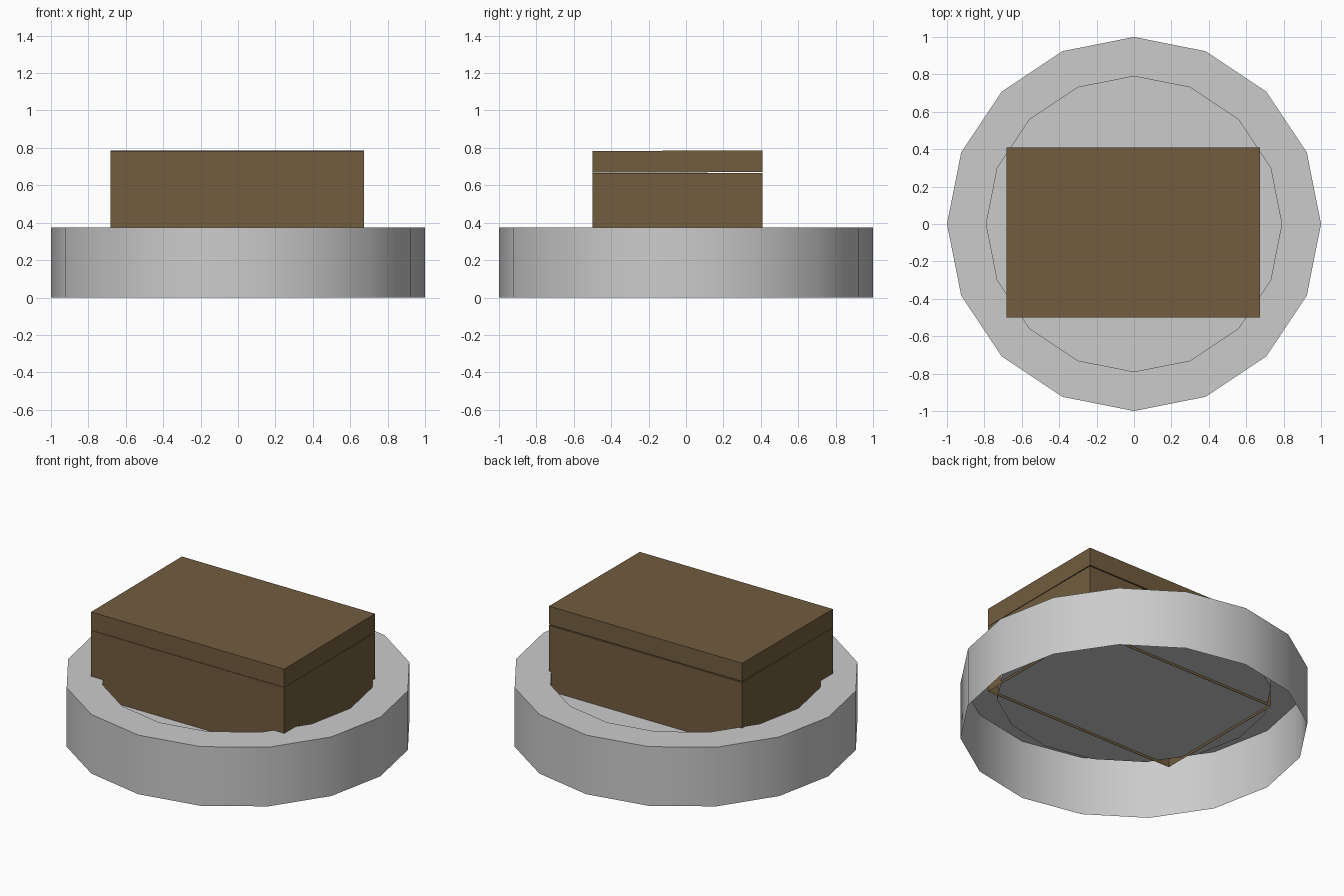
import bpy, bmesh, math
from mathutils import Matrix

if "Cube" in bpy.data.objects:
    bpy.data.objects.remove(bpy.data.objects["Cube"])

brown = bpy.data.materials.new("brown")
brown.diffuse_color = (0.17, 0.11, 0.05, 1)
brown.use_nodes = True
brown.node_tree.nodes["Principled BSDF"].inputs["Base Color"].default_value = brown.diffuse_color


def finish(name, bm, mat=None):
    me = bpy.data.meshes.new(name)
    bm.to_mesh(me)
    bm.free()
    ob = bpy.data.objects.new(name, me)
    bpy.context.collection.objects.link(ob)
    if mat:
        me.materials.append(mat)
    return ob


def tray(sides, profile):
    """Turn an (r, z) profile into rings and cap the last ring."""
    bm = bmesh.new()
    rings = [[bm.verts.new((r * math.cos(2 * math.pi * i / sides),
                            r * math.sin(2 * math.pi * i / sides), z))
              for i in range(sides)] for r, z in profile]
    for a, b in zip(rings, rings[1:]):
        for i in range(sides):
            j = (i + 1) % sides
            bm.faces.new((a[i], a[j], b[j], b[i]))
    bm.faces.new(rings[-1])
    return finish("round_base", bm)


def block(name, z0, z1, open_bottom=False, tilt=0.0):
    """Box on the shared chest footprint, optionally tilted about its front edge."""
    bm = bmesh.new()
    bmesh.ops.create_cube(bm, size=1)
    bmesh.ops.scale(bm, vec=(1.355, 0.91, z1 - z0), verts=bm.verts)
    bmesh.ops.translate(bm, vec=(-0.003, -0.045, (z0 + z1) / 2), verts=bm.verts)
    if open_bottom:
        bm.normal_update()
        bmesh.ops.delete(bm, geom=[f for f in bm.faces if f.normal.z < -0.9],
                         context='FACES_ONLY')
    bmesh.ops.rotate(bm, cent=(0, -0.5, z0), verts=bm.verts,
                     matrix=Matrix.Rotation(math.radians(tilt), 3, 'X'))
    return finish(name, bm, brown)


# Base: sixteen-sided skirt, open below, with a sunken floor
base = tray(16, [(1.0, 0.0), (1.0, 0.375), (0.79, 0.375), (0.79, 0.25)])
bpy.context.view_layer.objects.active = base
base.select_set(True)
bpy.ops.object.shade_smooth_by_angle(angle=math.radians(30))

# Chest body standing in the recess, and its slightly raised lid
block("chest_body", 0.235, 0.665, open_bottom=True)
block("chest_lid", 0.667, 0.783, tilt=0.25)
